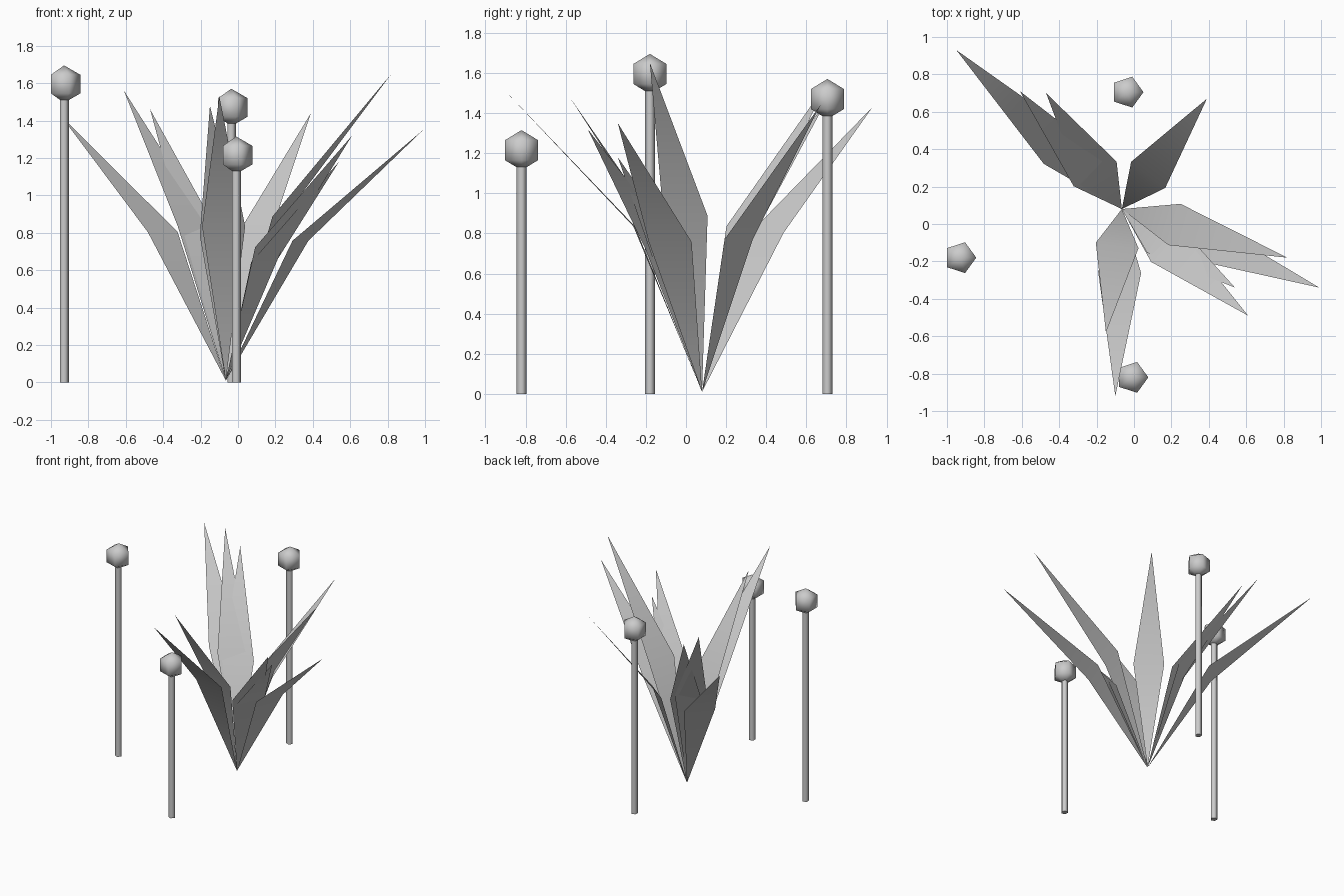
import bpy, bmesh, math
from mathutils import Vector

cube = bpy.data.objects.get("Cube")
if cube:
    bpy.data.objects.remove(cube, do_unlink=True)

grey = bpy.data.materials.new("pale grey")
grey.use_nodes = True
colour = (0.6, 0.6, 0.6, 1)
grey.diffuse_color = colour
grey.node_tree.nodes["Principled BSDF"].inputs["Base Color"].default_value = colour


def make_object(name, bm, smooth_angle):
    mesh = bpy.data.meshes.new(name)
    bm.to_mesh(mesh)
    bm.free()
    mesh.materials.append(grey)
    obj = bpy.data.objects.new(name, mesh)
    bpy.context.collection.objects.link(obj)
    bpy.ops.object.select_all(action='DESELECT')
    obj.select_set(True)
    bpy.context.view_layer.objects.active = obj
    bpy.ops.object.shade_smooth_by_angle(angle=math.radians(smooth_angle))
    return obj


def lathe(name, profile, location, sides=5):
    """Revolve (radius, height) points; zero radius makes a pole or cap centre."""
    bm = bmesh.new()
    rings = []
    for r, z in profile:
        count = sides if r else 1
        rings.append([bm.verts.new((r * math.cos(math.tau * i / sides),
                                    r * math.sin(math.tau * i / sides), z))
                      for i in range(count)])
    for low, high in zip(rings, rings[1:]):
        for i in range(sides):
            j = (i + 1) % sides
            corners = [low[i % len(low)], low[j % len(low)],
                       high[j % len(high)], high[i % len(high)]]
            bm.faces.new(list(dict.fromkeys(corners)))
    obj = make_object(name, bm, 80)
    obj.location = location


# Leaves: bent kites fanning out from one root, each given by its tip
root = Vector((-0.065, 0.08, 0.01))
half_width = 0.115
tips = [(-0.95, 0.93, 1.43), (-0.61, 0.71, 1.56), (-0.47, 0.70, 1.46),
        (0.39, 0.67, 1.44), (0.82, -0.18, 1.65), (0.99, -0.34, 1.35),
        (0.54, -0.34, 1.18), (0.61, -0.49, 1.32), (-0.10, -0.92, 1.53),
        (-0.15, -0.58, 1.48)]
for n, tip in enumerate(tips, 1):
    tip = Vector(tip)
    reach = tip - root
    flat = Vector((reach.x, reach.y, 0))
    lean = flat.length / reach.z
    middle = root + flat * (0.2 + 0.21 * lean)
    middle.z += reach.z * (0.49 + 0.08 * lean)
    side = Vector((-flat.y, flat.x, 0)).normalized() * half_width
    bm = bmesh.new()
    base, left, right, end = [bm.verts.new(p) for p in
                              (root, middle + side, middle - side, tip)]
    bm.faces.new((base, right, left))
    bm.faces.new((left, right, end))
    make_object(f"leaf_{n}", bm, 30)

# Stalks with a faceted ball on top
ball = 0.1
stalk = 0.026
for n, (x, y, z) in enumerate([(-0.93, -0.18, 1.595), (-0.036, 0.705, 1.47),
                               (-0.01, -0.82, 1.215)], 1):
    lathe(f"stalk_{n}", [(0, 0), (stalk, 0), (stalk, z), (0, z)], (x, y, 0))
    ring = ball * math.cos(math.radians(30))
    lathe(f"stalk_ball_{n}", [(0, -ball), (ring, -ball / 2),
                              (ring, ball / 2), (0, ball)], (x, y, z))
